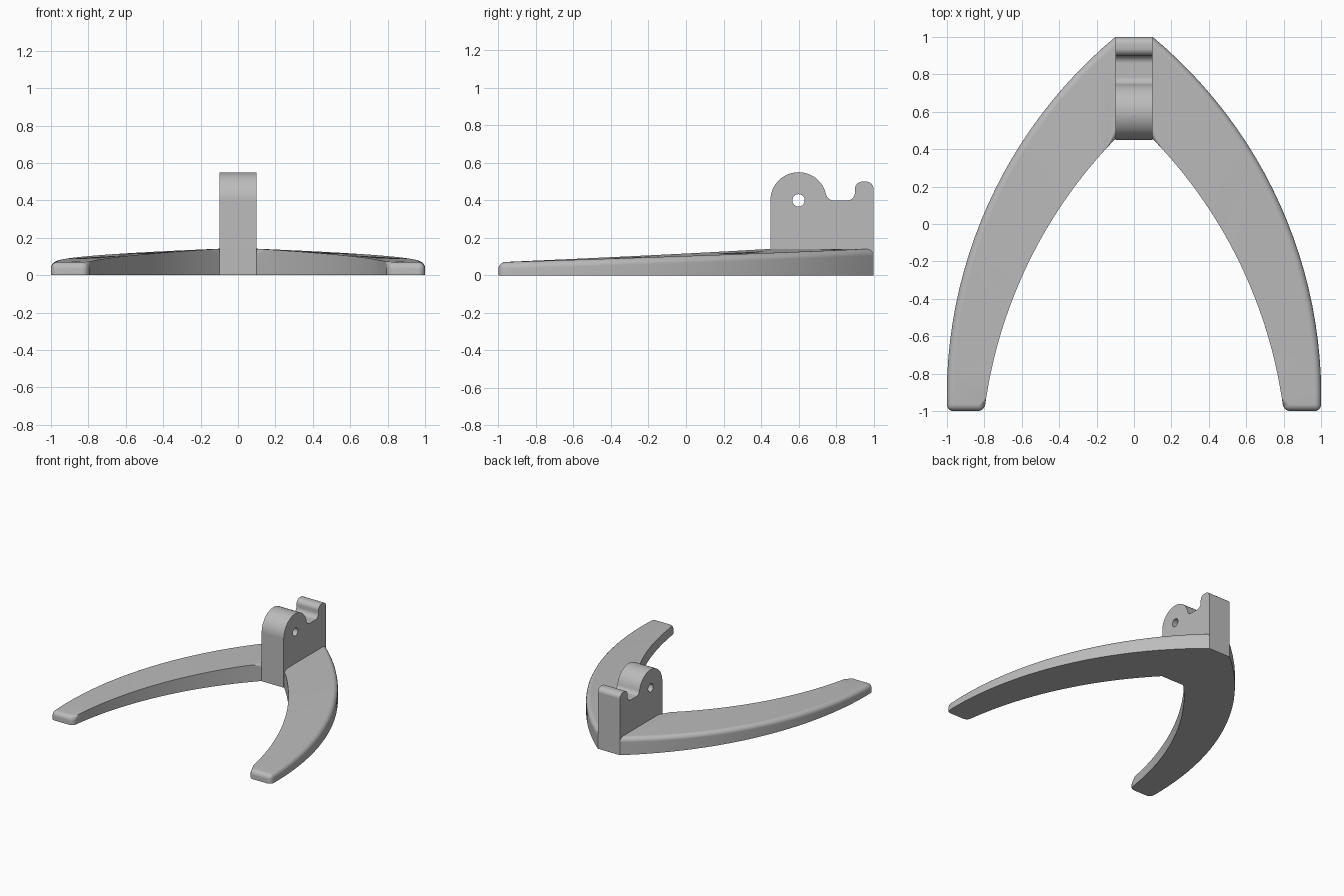
import bpy, bmesh
from math import sin, cos, radians
from mathutils import Vector

default = bpy.data.objects.get("Cube")
if default:
    bpy.data.objects.remove(default, do_unlink=True)

grey = bpy.data.materials.new("plain_grey")
grey.use_nodes = True
colour = (0.5, 0.5, 0.5, 1)
grey.diffuse_color = colour
grey.node_tree.nodes["Principled BSDF"].inputs["Base Color"].default_value = colour


def finish(bm, name):
    """Turn a bmesh into a shaded object with clean flat areas."""
    bmesh.ops.recalc_face_normals(bm, faces=bm.faces)
    mesh = bpy.data.meshes.new(name)
    bm.to_mesh(mesh)
    bm.free()
    mesh.materials.append(grey)
    ob = bpy.data.objects.new(name, mesh)
    bpy.context.collection.objects.link(ob)
    bpy.ops.object.select_all(action='DESELECT')
    ob.select_set(True)
    bpy.context.view_layer.objects.active = ob
    bpy.ops.object.shade_smooth_by_angle(angle=radians(35))
    weighted = ob.modifiers.new("clean_normals", 'WEIGHTED_NORMAL')
    weighted.keep_sharp = True


def bowed(start, end, half_angle, t):
    """Point at fraction t of a circular arc bulging away from the middle."""
    start, chord = Vector(start), Vector(end) - Vector(start)
    a = radians(half_angle)
    r = chord.length / (2 * sin(a))
    along = chord.normalized()
    out = Vector((-along.y, along.x))
    ang = a * (2 * t - 1)
    return start + along * r * (sin(ang) + sin(a)) + out * r * (cos(ang) - cos(a))


def leg(side, name, steps=24):
    """Curved, tapering leg with rounded top edges and foot."""
    bm = bmesh.new()
    rings = []
    for i in range(steps + 1):
        t = i / steps
        inner = bowed((0.1, 0.455), (0.8, -1), 18.5, t)
        outer = bowed((0.1, 1), (1, -1), 26, t)
        top = 0.142 - 0.072 * t
        corners = [(inner, 0), (outer, 0), (outer, top), (inner, top)]
        rings.append([bm.verts.new((side * p.x, p.y, z)) for p, z in corners])
    for a, b in zip(rings, rings[1:]):
        for k in range(4):
            n = (k + 1) % 4
            bm.faces.new((a[k], a[n], b[n], b[k]))
    bm.faces.new(rings[0])
    bm.faces.new(rings[-1])
    pairs = [(a[k], b[k]) for a, b in zip(rings, rings[1:]) for k in (2, 3)]
    foot = rings[-1]
    pairs += [(foot[1], foot[2]), (foot[2], foot[3]), (foot[3], foot[0])]
    bmesh.ops.bevel(bm, geom=[bm.edges.get(p) for p in pairs], offset=0.035,
                    segments=5, profile=0.5, affect='EDGES', clamp_overlap=False)
    finish(bm, name)


def arc(cy, cz, r, start, end, steps):
    angles = [radians(start + (end - start) * i / steps) for i in range(steps + 1)]
    return [(cy + r * cos(a), cz + r * sin(a)) for a in angles]


def bracket():
    """Upright plate with a round lug, a notch, a back post and a pin hole."""
    outline = [(0.45, 0)]
    outline += arc(0.6, 0.4, 0.15, 180, 12, 28)        # lug
    outline += arc(0.786, 0.44, 0.04, 192, 270, 8)[1:]  # notch floor
    outline += arc(0.86, 0.44, 0.04, 270, 360, 8)
    outline += arc(0.94, 0.46, 0.04, 180, 90, 8)       # post top
    outline += arc(0.96, 0.46, 0.04, 90, 0, 8)
    outline += [(1, 0)]
    hole = arc(0.6, 0.4, 0.033, 0, 360, 24)[:-1]
    bm = bmesh.new()
    for loop in (outline, hole):
        verts = [bm.verts.new((-0.1, y, z)) for y, z in loop]
        for i, v in enumerate(verts):
            bm.edges.new((verts[i - 1], v))
    bmesh.ops.triangle_fill(bm, edges=bm.edges[:], use_beauty=True)
    made = bmesh.ops.extrude_face_region(bm, geom=bm.faces[:], use_keep_orig=True)
    moved = [g for g in made["geom"] if isinstance(g, bmesh.types.BMVert)]
    bmesh.ops.translate(bm, verts=moved, vec=(0.2, 0, 0))
    finish(bm, "hinge_bracket")


leg(1, "left_leg")
leg(-1, "right_leg")
bracket()
